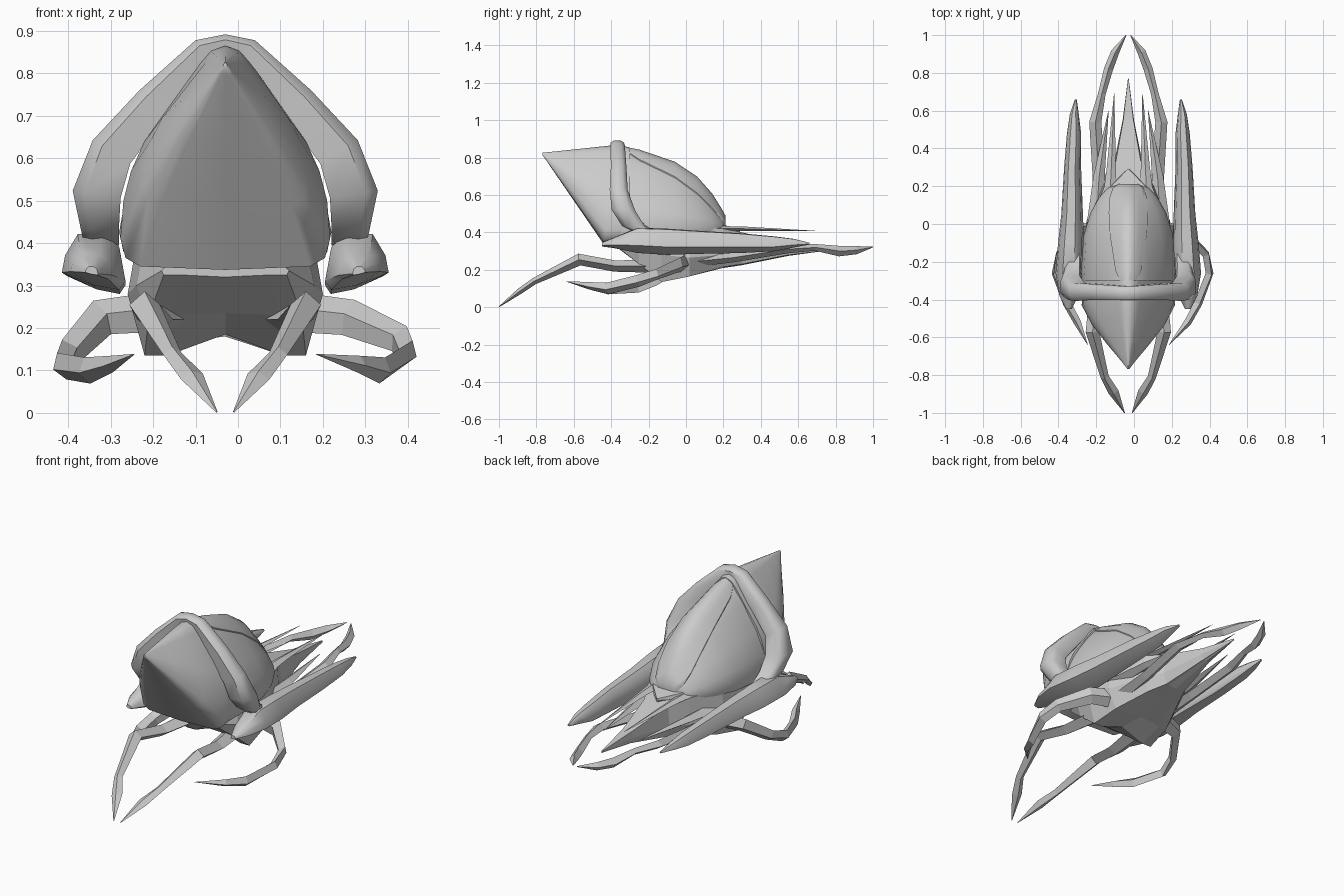
import bpy, bmesh, math
from mathutils import Vector

if "Cube" in bpy.data.objects:
    bpy.data.objects.remove(bpy.data.objects["Cube"])

CX = -0.03  # symmetry plane of the craft
grey = bpy.data.materials.new("light grey")
grey.diffuse_color = (0.6, 0.6, 0.6, 1)
grey.use_nodes = True
grey.node_tree.nodes["Principled BSDF"].inputs["Base Color"].default_value = grey.diffuse_color


def finish(name, rings, smooth=None):
    """Skin a list of equal-length rings into a capped solid."""
    bm = bmesh.new()
    vs = [[bm.verts.new((p[0] + CX, p[1], p[2])) for p in r] for r in rings]
    n = len(rings[0])
    for a, b in zip(vs, vs[1:]):
        for i in range(n):
            j = (i + 1) % n
            bm.faces.new((a[i], a[j], b[j], b[i]))
    bm.faces.new(vs[0])
    bm.faces.new(vs[-1])
    bmesh.ops.remove_doubles(bm, verts=bm.verts, dist=0.0005)
    bmesh.ops.recalc_face_normals(bm, faces=bm.faces)
    me = bpy.data.meshes.new(name)
    bm.to_mesh(me)
    bm.free()
    me.materials.append(grey)
    ob = bpy.data.objects.new(name, me)
    bpy.context.collection.objects.link(ob)
    if smooth:
        bpy.context.view_layer.objects.active = ob
        ob.select_set(True)
        bpy.ops.object.shade_smooth_by_angle(angle=math.radians(smooth))
        ob.select_set(False)
    return ob


def flip(rings):
    return [[(-p[0], p[1], p[2]) for p in r] for r in rings]


def pair(name, rings, smooth=None):
    finish("right_" + name, rings, smooth)
    finish("left_" + name, flip(rings), smooth)


def sym(half):
    """Close a half outline running from top centre to bottom centre."""
    return half + [(-p[0], p[1], p[2]) for p in reversed(half[1:-1])]


def blade(path, side=(1, 0, 0)):
    """Diamond section rings along (x, y, z, half width, half thickness)."""
    rings, s0 = [], Vector(side)
    for i, (x, y, z, w, t) in enumerate(path):
        a = Vector(path[max(i - 1, 0)][:3])
        b = Vector(path[min(i + 1, len(path) - 1)][:3])
        d = (b - a).normalized()
        s = (s0 - d * s0.dot(d)).normalized()
        u = d.cross(s)
        c = Vector((x, y, z))
        rings.append([c + s * w, c + u * t, c - s * w, c - u * t])
    return rings


# Pointed front shell: a rounded shield drawn forward to a blunt tip
shield = [(0, .868), (.035, .855), (.06, .825), (.19, .64), (.222, .57), (.24, .5),
          (.247, .41), (.235, .365), (.2, .345), (0, .337)]
base = sym([(x, -.37 - .07 * (.868 - z) / .53, z) for x, z in shield])
rings = [[(x * .97, -.3, .6 + (z - .6) * .95) for x, y, z in base]]
for t in (0, .3, .6, .85, .94, .98):
    bulge = 1 + .14 * math.sin(math.pi * t)
    rings.append([(x * (1 - t) * bulge, y + (-.775 - y) * t, z + (.825 - z) * t)
                  for x, y, z in base])
finish("front_shell", rings, 50)

# Rear shell: half width, top and bottom heights along its length
PROF = [(0, 1), (.16, .96), (.42, .79), (.74, .53), (.94, .3), (1, .12), (.96, .02), (0, 0)]


def dome(y, w, top, bot):
    return sym([(w * a, y, bot + (top - bot) * b) for a, b in PROF])


finish("rear_shell", [dome(*s) for s in (
    (-.37, .24, .855, .36), (-.25, .25, .835, .37), (-.06, .237, .77, .38),
    (.06, .2, .69, .39), (.14, .155, .60, .40), (.19, .11, .52, .41), (.205, .075, .47, .42))], 45)


# Raised canopy panel hugging the top of the rear shell, out to fraction f
def canopy(y, w, top, bot, f):
    def height(a):
        for (a0, b0), (a1, b1) in zip(PROF, PROF[1:6]):
            if a <= a1:
                return bot + (top - bot) * (b0 + (b1 - b0) * (a - a0) / (a1 - a0)) + .008
    half = [(w * f * k, y, height(f * k)) for k in (0, .3, .55, .8, 1)]
    return sym(half + [(w * f * .95, y, half[-1][2] - .025), (0, y, half[-1][2] - .03)])


finish("canopy_panel", [canopy(*s) for s in (
    (-.33, .245, .85, .365, .12), (-.25, .25, .835, .37, .27), (-.06, .237, .77, .38, .41),
    (.06, .2, .69, .39, .52), (.14, .155, .60, .40, .64), (.19, .11, .52, .41, .75),
    (.212, .075, .48, .42, .7))], 45)

# Arch over the joint between shells: (x, y, z, radial half size, half depth)
arch = [(.29, -.2, .39, .04, .05), (.295, -.28, .435, .045, .06), (.303, -.335, .515, .057, .062),
        (.268, -.36, .615, .052, .048), (.17, -.36, .73, .044, .042), (.05, -.365, .853, .032, .038)]
path = arch + [(0, -.367, .866, .026, .036)] + [(-p[0],) + p[1:] for p in reversed(arch)]
rings = []
for i, (x, y, z, r, d) in enumerate(path):
    a, b = path[max(i - 1, 0)], path[min(i + 1, len(path) - 1)]
    tx, tz = b[0] - a[0], b[2] - a[2]
    l = math.hypot(tx, tz)
    nx, nz = tz / l, -tx / l
    rings.append([(x + nx * r * p, y + d * q, z + nz * r * p) for p, q in
                  ((1, .5), (.5, 1), (-.8, 1), (-1, .5), (-1, -.8), (.5, -1), (1, -.5))])
finish("arch", rings, 50)


# Side pontoons: y, inner x, outer x, bottom z, top z
def pod(y, xi, xo, zb, zt):
    w, h = xo - xi, zt - zb
    return [(xi, y, zb + h * .15), (xi + w * .1, y, zb + h * .75), (xi + w * .35, y, zt),
            (xo - w * .25, y, zt - h * .03), (xo - w * .05, y, zb + h * .6),
            (xo, y, zb + h * .3), (xi + w * .5, y, zb + h * .08), (xi + w * .1, y, zb)]


pair("pontoon", [pod(*s) for s in (
    (-.45, .3, .33, .325, .345), (-.38, .265, .365, .315, .375), (-.26, .235, .385, .29, .425),
    (-.1, .235, .372, .28, .42), (.05, .24, .355, .285, .41), (.3, .25, .34, .29, .395),
    (.48, .25, .325, .3, .378), (.58, .262, .31, .32, .365), (.66, .273, .283, .335, .345))], 45)


# Belly hull: hollow underside with low edges, tapering to a long tail point
def hull(y, w, top, mid, we, edge, keel):
    return sym([(0, y, top), (w * .9, y, top), (w, y, mid), (we, y, edge),
                (we * .72, y, edge), (0, y, keel)])


finish("belly", [hull(*s) for s in (
    (-.37, .15, .35, .335, .145, .325, .32), (-.25, .21, .4, .30, .18, .23, .235),
    (-.13, .23, .41, .28, .19, .135, .185), (.02, .22, .42, .265, .17, .165, .18),
    (.2, .14, .42, .28, .10, .215, .21), (.3, .08, .40, .29, .06, .23, .225),
    (.55, .03, .345, .31, .02, .28, .275), (.77, .002, .315, .31, .001, .306, .305))])

# Small collar behind the rear shell
finish("tail_collar", [hull(*s) for s in (
    (.1, .15, .44, .41, .1, .39, .38), (.2, .1, .44, .41, .08, .39, .38),
    (.29, .005, .42, .41, .004, .402, .40))])

# Flat tail spikes fanned around the belly
pair("upper_tail_spike", blade([(.1, .1, .42, .04, .015), (.09, .3, .42, .024, .012),
                                (.075, .69, .408, .001, .001)]))
pair("lower_tail_spike", blade([(.17, .0, .32, .05, .03), (.155, .25, .33, .03, .02),
                                (.105, .6, .335, .001, .001)]))

# Front legs reaching forward and down to the ground
pair("front_leg", blade([(.14, -.2, .22, .05, .035), (.165, -.38, .22, .042, .03),
                         (.19, -.57, .255, .036, .032), (.125, -.81, .14, .022, .018),
                         (.078, -.89, .085, .028, .016), (.02, -1, .002, .002, .002)]))


# Middle legs hooked outward then forward, a little lower on the left
def mid_leg(ex, ez):
    return blade([(.14, .0, .24, .05, .035), (.29, -.04, .225, .045, .025),
                  (ex - .045, -.16, ez + .025, .034, .022), (ex - .025, -.26, ez - .01, .034, .022),
                  (ex - .085, -.42, .1, .032, .022), (ex - .14, -.52, .115, .02, .02),
                  (.215, -.64, .138, .001, .001)], (.35, .2, .9))


finish("right_middle_leg", mid_leg(.455, .15))
finish("left_middle_leg", flip(mid_leg(.41, .12)))

# Rear legs trailing back to a narrow tip
pair("rear_leg", blade([(.14, .0, .24, .05, .03), (.155, .25, .265, .034, .025),
                        (.175, .54, .31, .032, .022), (.14, .69, .32, .02, .018),
                        (.105, .82, .30, .024, .028), (.07, .91, .305, .022, .022),
                        (.012, 1, .322, .002, .002)]))
